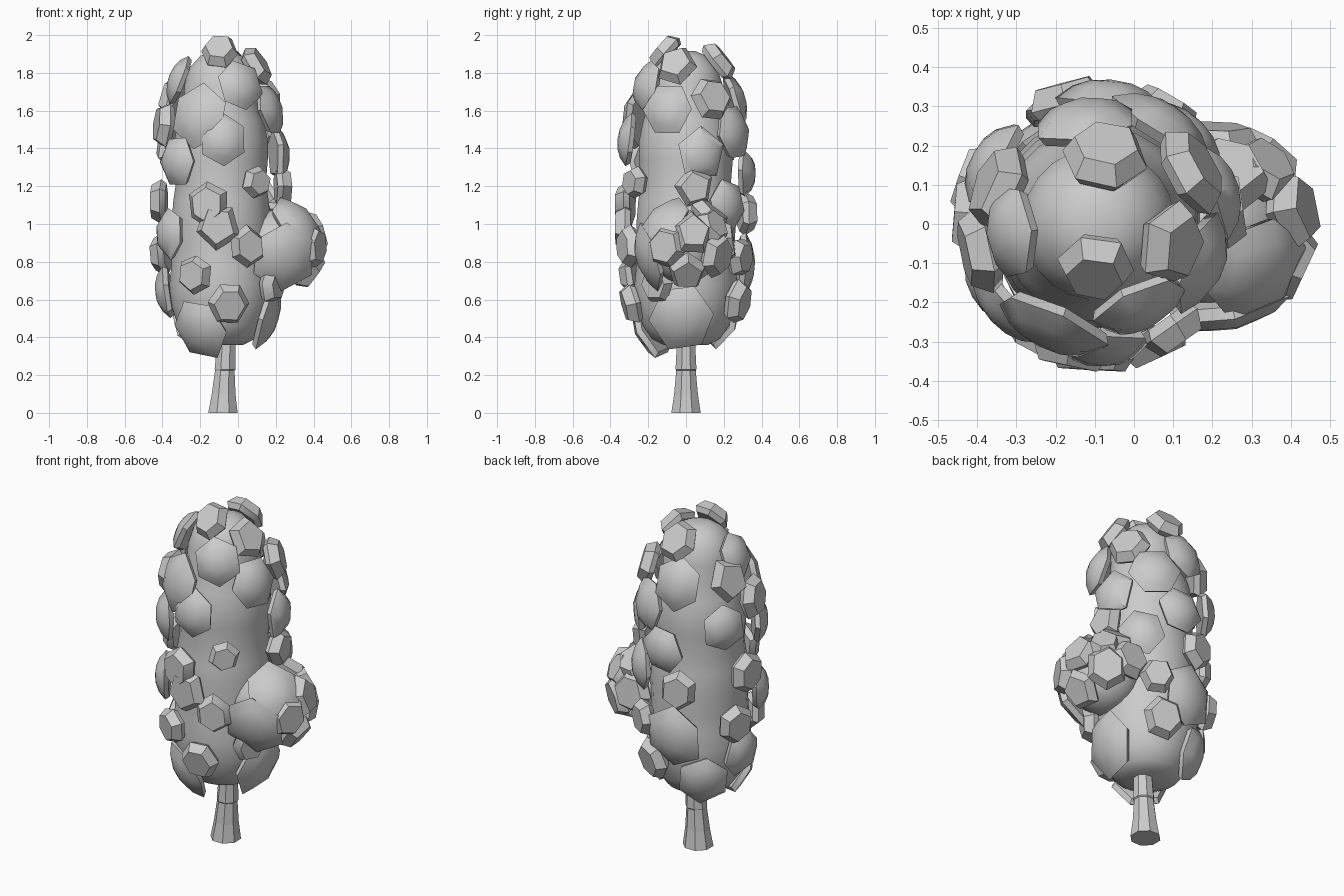
import bpy, bmesh, random
from math import sin, cos, radians, pi
from mathutils import Vector, Matrix

if "Cube" in bpy.data.objects:
    bpy.data.objects.remove(bpy.data.objects["Cube"])

random.seed(4)
AXIS = Vector((-0.09, 0, 0))


def finish(bm, name, smooth=None):
    bmesh.ops.recalc_face_normals(bm, faces=bm.faces)
    me = bpy.data.meshes.new(name)
    bm.to_mesh(me)
    bm.free()
    ob = bpy.data.objects.new(name, me)
    bpy.context.collection.objects.link(ob)
    if smooth:
        bpy.ops.object.select_all(action='DESELECT')
        ob.select_set(True)
        bpy.context.view_layer.objects.active = ob
        bpy.ops.object.shade_smooth_by_angle(angle=radians(smooth))
    return ob


def loft(bm, rings, cap_end=True):
    vs = [[bm.verts.new(p) for p in ring] for ring in rings]
    for a, b in zip(vs, vs[1:]):
        n = len(a)
        for i in range(n):
            bm.faces.new((a[i], a[(i + 1) % n], b[(i + 1) % n], b[i]))
    bm.faces.new(vs[0][::-1])
    if cap_end:
        bm.faces.new(vs[-1])
    return vs


def lathe(bm, x0, profile, n):
    loft(bm, [[(x0 + dx + r * cos((i + .5) * 2 * pi / n), r * sin((i + .5) * 2 * pi / n), z)
               for i in range(n)] for dx, z, r in profile])


# trunk: flared eight-sided post with a slight lean
bm = bmesh.new()
lathe(bm, -.08, [(0, 0, .084), (.004, .1, .068), (.01, .225, .056), (.012, .23, .06), (.02, .45, .048)], 8)
finish(bm, "trunk")

# inner crown: smooth lumpy column plus the side clump
bm = bmesh.new()
lathe(bm, AXIS.x, [(0, z, r) for z, r in [
    (.36, .12), (.39, .18), (.46, .23), (.57, .265), (.68, .275), (.78, .265), (.88, .26),
    (1.0, .265), (1.12, .255), (1.22, .24), (1.34, .25), (1.44, .25), (1.54, .23), (1.63, .2),
    (1.74, .195), (1.83, .165), (1.89, .11), (1.915, .05)]], 24)
finish(bm, "crown_core", 45)

SIDE = Vector((.2, -.01, .88))
bm = bmesh.new()
bmesh.ops.create_icosphere(bm, subdivisions=3, radius=.195, matrix=Matrix.Translation(SIDE))
finish(bm, "side_core", 40)


def leaf(bm, pos, normal, r):
    """Thick six-sided foliage plate whose outer face touches pos."""
    sides = random.choice((6, 6, 6, 5))
    n = normal.normalized()
    u = Vector((0, 0, 1)).cross(n).normalized()
    v = n.cross(u)
    spin = random.uniform(0, pi)
    k = [random.uniform(.95, 1.08) for _ in range(sides)]
    domed = r >= .11
    r *= 1.13
    h = .06 + .18 * r
    prof = [(.88, -h), (1.0, -h * .7), (.7, -h * .28), (.38, -h * .07)] if domed else \
           [(.82, -h), (1.0, -h * .65), (.74, 0)]

    def ring(s, d):
        return [pos + n * d + r * s * k[i] * (u * cos(spin + 2 * pi * i / sides)
                + v * 1.08 * sin(spin + 2 * pi * i / sides)) for i in range(sides)]
    last = loft(bm, [ring(s, d) for s, d in prof], not domed)[-1]
    if domed:
        tip = bm.verts.new(pos)
        for i in range(sides):
            bm.faces.new((last[i], last[(i + 1) % sides], tip))


# outer crown outline: height, radius
OUT = [(.33, .2), (.4, .27), (.6, .345), (.85, .375), (1.1, .37), (1.4, .37),
       (1.6, .34), (1.8, .27), (1.9, .2), (1.97, .1)]


def outline(z):
    for (z0, r0), (z1, r1) in zip(OUT, OUT[1:]):
        if z <= z1:
            return r0 + (r1 - r0) * (z - z0) / (z1 - z0)
    return OUT[-1][1]


# crown leaves: compass angle, height, size
CROWN = [(265, 1.94, .09), (295, 1.75, .115), (245, 1.58, .14), (272, 1.45, .115),
         (222, 1.33, .115), (305, 1.22, .075), (258, 1.1, .1), (267, .99, .105),
         (295, .88, .09), (244, .73, .085), (278, .57, .095), (240, .42, .14),
         (355, .49, .15), (175, .63, .12), (210, .95, .11), (160, .84, .095),
         (175, 1.12, .1), (192, 1.53, .1), (185, 1.79, .11), (345, 1.86, .095),
         (340, 1.62, .12), (15, 1.38, .12), (8, 1.19, .09), (85, 1.89, .1),
         (98, 1.67, .12), (58, 1.49, .125), (85, 1.27, .115), (160, 1.68, .105),
         (150, 1.42, .11), (45, 1.1, .115), (105, 1.06, .095), (97, .76, .15),
         (60, .82, .085), (68, .58, .1), (130, .48, .13), (330, .68, .085), (30, 1.68, .1)]
bm = bmesh.new()
for az, z, r in CROWN:
    d = Vector((cos(radians(az)), sin(radians(az)), 0))
    slope = (outline(z + .05) - outline(max(z - .05, .33))) / .1
    leaf(bm, AXIS + d * outline(z) + Vector((0, 0, z)), d + Vector((0, 0, -slope * .8)), r)
finish(bm, "crown_leaves", 46)

# side clump leaves: compass angle, elevation, size
CLUMP = [(283, -15, .15), (315, 42, .13), (12, 18, .1), (5, -36, .095), (335, 0, .095),
         (55, -12, .1), (50, 28, .085), (88, 8, .1), (75, 50, .1)]
bm = bmesh.new()
for az, el, r in CLUMP:
    a, e = radians(az), radians(el)
    d = Vector((cos(a) * cos(e), sin(a) * cos(e), sin(e)))
    leaf(bm, SIDE + d * .262, d, r)
finish(bm, "side_leaves", 46)
